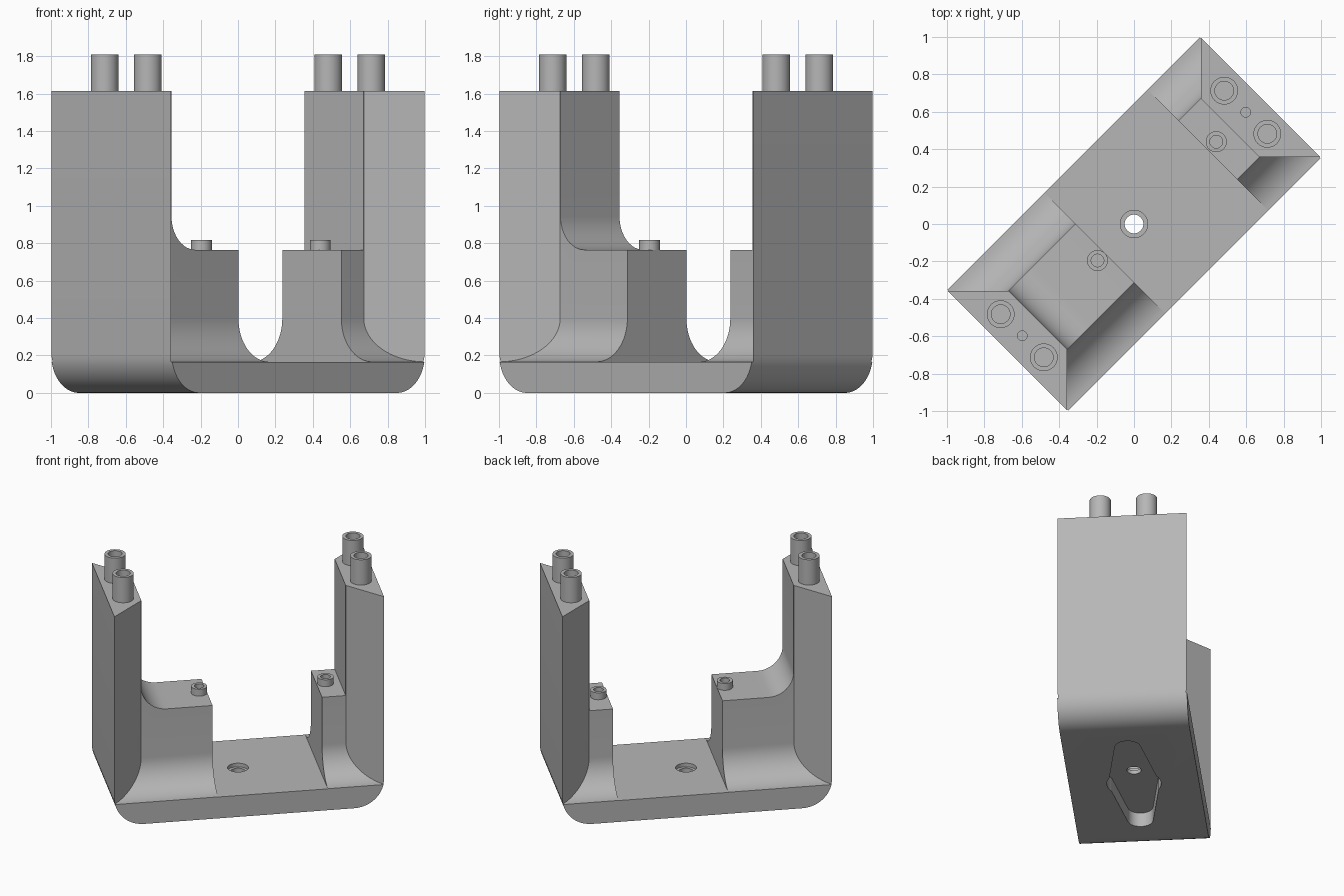
import bpy, bmesh, math
from mathutils import Matrix

if "Cube" in bpy.data.objects:
    bpy.data.objects.remove(bpy.data.objects["Cube"])

# Everything is modelled along its own length (u = x, v = y), then turned 45 degrees
TURN = Matrix.Rotation(math.radians(45), 4, 'Z')
grey = bpy.data.materials.new("plain_grey")
grey.diffuse_color = (0.47, 0.47, 0.47, 1)
grey.use_nodes = True
grey.node_tree.nodes["Principled BSDF"].inputs["Base Color"].default_value = grey.diffuse_color


def arc(cx, cy, r, a0, a1, n=12):
    return [(cx + r * math.cos(math.radians(a0 + (a1 - a0) * i / n)),
             cy + r * math.sin(math.radians(a0 + (a1 - a0) * i / n))) for i in range(n + 1)]


def make(name, bm):
    bmesh.ops.recalc_face_normals(bm, faces=bm.faces)
    bm.transform(TURN)
    mesh = bpy.data.meshes.new(name)
    bm.to_mesh(mesh)
    bm.free()
    mesh.materials.append(grey)
    ob = bpy.data.objects.new(name, mesh)
    bpy.context.collection.objects.link(ob)
    return ob


def prism(name, pts, place):
    """Join two copies of a profile; place(a, b, end) puts each point in space."""
    bm = bmesh.new()
    rings = [[bm.verts.new(place(a, b, e)) for a, b in pts] for e in (-1, 1)]
    n = len(pts)
    for ring in rings:
        bm.faces.new(ring)
    for i in range(n):
        j = (i + 1) % n
        bm.faces.new((rings[0][i], rings[0][j], rings[1][j], rings[1][i]))
    return make(name, bm)


def drill(name, u, v, r, z0, z1):
    return prism(name, arc(u, v, r, 0, 352.5, 47), lambda a, b, e: (a, b, z0 if e < 0 else z1))


def smooth(ob):
    bpy.ops.object.select_all(action='DESELECT')
    ob.select_set(True)
    bpy.context.view_layer.objects.active = ob
    bpy.ops.object.shade_smooth_by_angle(angle=math.radians(25))


# Bracket: side outline with rounded lower corners, two posts and two step blocks
L, W, TOP, STEP, FLOOR, IN, R = 0.958, 0.456, 1.615, 0.765, 0.165, 0.726, 0.18
outline = (arc(-L + 0.21, 0.21, 0.21, 180, 270) + arc(L - 0.21, 0.21, 0.21, 270, 360)
           + [(L, TOP), (IN, TOP), (IN, STEP), (0.558, STEP), (0.558, FLOOR),
              (-0.22, FLOOR), (-0.22, STEP)]
           + arc(-IN + R, STEP + R, R, 270, 180) + [(-IN, TOP), (-L, TOP)])
bracket = prism("bracket", outline, lambda a, b, e: (a, e * W, b))

cutters = []
# Side cutters: flared foot, ends mitred to give the posts their slanted cheeks
flare = arc(W, 0.399, 0.233, 180, 270, 16) + [(0.52, 0.166), (0.52, 1.8), (0.223, 1.8)]
for side in (-1, 1):
    cutters.append(prism("side_cutter", flare,
                         lambda a, b, e: (e * (a + 0.505), side * a, b)))

# Underside recess: tapered slot with a round middle
slot = (arc(0.51, 0, 0.09, -80, 80) + arc(0, 0, 0.19, 60, 120)
        + arc(-0.51, 0, 0.09, 100, 260) + arc(0, 0, 0.19, 240, 300))
cutters.append(prism("recess_cutter", slot, lambda a, b, e: (a, b, -0.1 if e < 0 else 0.108)))

# Centre hole with counterbore, and small holes in the post tops
cutters.append(drill("bore_cutter", 0, 0, 0.05, -0.05, 0.3))
cutters.append(drill("counterbore_cutter", 0, 0, 0.073, 0.137, 0.25))
for s in (-1, 1):
    cutters.append(drill("post_hole_cutter", s * 0.845, 0, 0.026, TOP - 0.1, TOP + 0.1))

bpy.context.view_layer.objects.active = bracket
for c in cutters:
    mod = bracket.modifiers.new("cut", 'BOOLEAN')
    mod.operation, mod.solver, mod.object = 'DIFFERENCE', 'EXACT', c
    bpy.ops.object.modifier_apply(modifier=mod.name)
    bpy.data.objects.remove(c)
smooth(bracket)


# Hollow pegs
def peg(name, u, v, ro, ri, z0, z1):
    prof = [(ro, z0), (ro, z1), (ri, z1), (ri, z0 + 0.005), (0, z0 + 0.005)]
    bm = bmesh.new()
    vs = [bm.verts.new((r, 0, z)) for r, z in prof]
    es = [bm.edges.new(p) for p in zip(vs, vs[1:])]
    bmesh.ops.spin(bm, geom=vs + es, cent=(0, 0, 0), axis=(0, 0, 1),
                   angle=2 * math.pi, steps=40)
    bmesh.ops.remove_doubles(bm, verts=bm.verts, dist=1e-5)
    bm.transform(Matrix.Translation((u, v, 0)))
    smooth(make(name, bm))


for s in (-1, 1):
    for t in (-1, 1):
        peg("post_peg", s * 0.845, t * 0.163, 0.074, 0.05, TOP, 1.81)
for u in (-0.276, 0.622):
    peg("step_peg", u, 0, 0.056, 0.034, STEP, 0.818)
